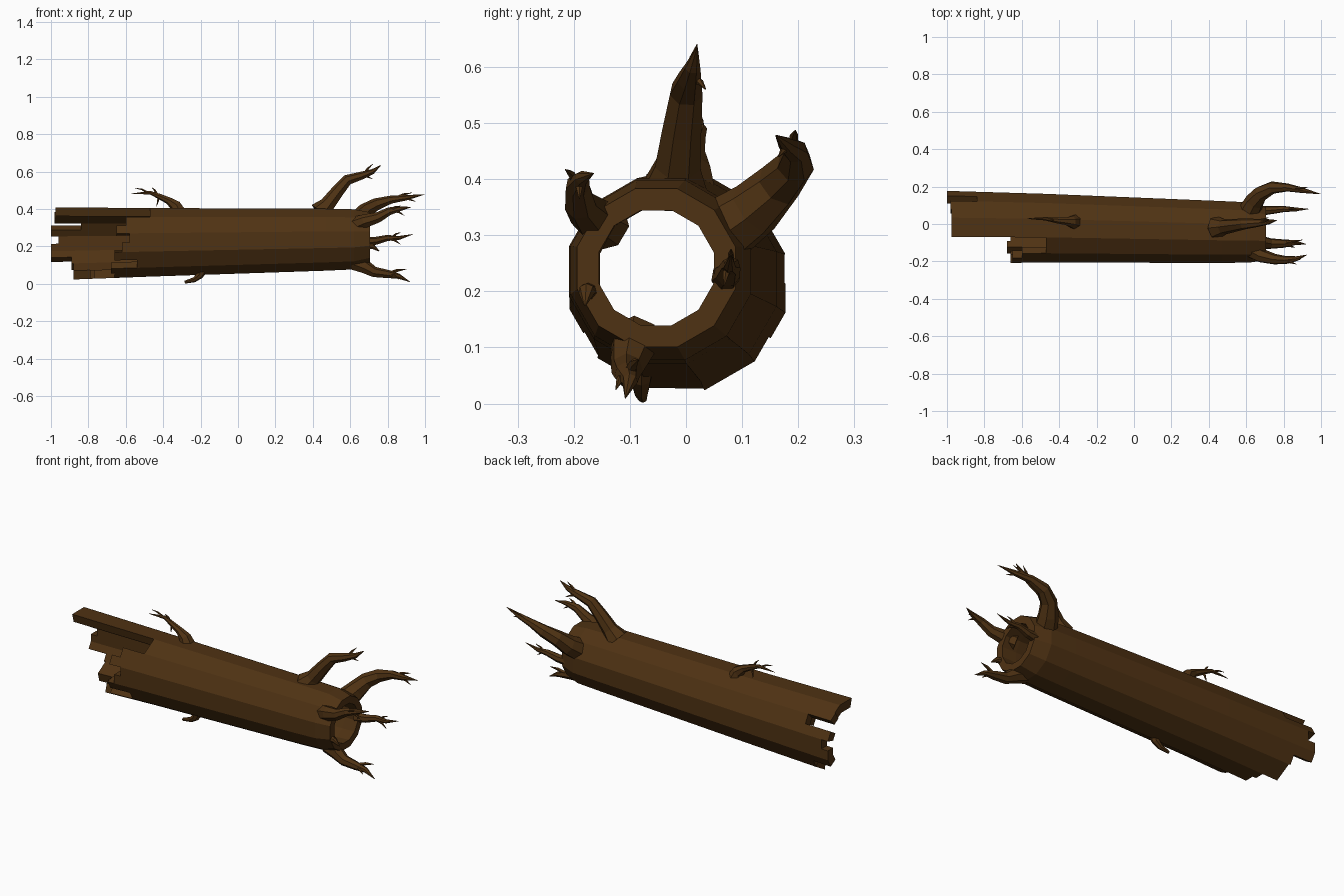
import bpy, bmesh, math
from mathutils import Vector

bark = bpy.data.materials.new("dark_brown_bark")
bark.diffuse_color = (0.078, 0.032, 0.0065, 1)


def make_object(name, bm):
    bmesh.ops.remove_doubles(bm, verts=bm.verts, dist=1e-5)
    bmesh.ops.recalc_face_normals(bm, faces=bm.faces)
    mesh = bpy.data.meshes.new(name)
    bm.to_mesh(mesh)
    bm.free()
    mesh.materials.append(bark)
    ob = bpy.data.objects.new(name, mesh)
    bpy.context.collection.objects.link(ob)
    return ob


# --- Hollow trunk: stations of x, centre y, centre z, outer radius, inner radius
STATIONS = [(-1.0, -0.018, 0.214, 0.198, 0.150),
            (-0.47, -0.022, 0.222, 0.186, 0.140),
            (0.47, -0.043, 0.236, 0.168, 0.115),
            (0.62, -0.045, 0.238, 0.163, 0.110),
            (0.705, -0.053, 0.242, 0.143, 0.104)]
SIDES = 12


def section(x):
    for a, b in zip(STATIONS, STATIONS[1:]):
        if x <= b[0]:
            t = (x - a[0]) / (b[0] - a[0])
            return [p + (q - p) * t for p, q in zip(a, b)]
    return STATIONS[-1]


def trunk_point(x, half, inner):
    """Corner of the 12-sided section; odd half steps lie mid-side."""
    _, cy, cz, ro, ri = section(x)
    r = (ri if inner else ro) * 1.02
    if half % 2:
        r *= math.cos(math.pi / SIDES)
    a = math.radians(-15 + 15 * half)
    return Vector((x, cy + r * math.cos(a), cz + r * math.sin(a)))


# Broken left end: where each half side stops, from the back round over the top
ENDS = [-1.0, -0.96, -1.0, -0.84, -0.98, -0.975, -0.975, -0.975,
        -0.47, -0.47, -0.60, -0.65, -0.58, -0.62, -0.66, -0.54,
        -0.68, -0.66, -0.77, -0.79, -0.88, -0.88, -0.89, -1.0]

bm = bmesh.new()


def quad(*pts):
    bm.faces.new([bm.verts.new(p) for p in pts])


for i, end in enumerate(ENDS):
    j = i + 1
    xs = [end] + [s[0] for s in STATIONS if s[0] > end + 0.001]
    for inner in (False, True):
        for a, b in zip(xs, xs[1:]):
            quad(trunk_point(a, i, inner), trunk_point(b, i, inner),
                 trunk_point(b, j, inner), trunk_point(a, j, inner))
    # splinter end and right rim
    for x in (xs[0], xs[-1]):
        quad(trunk_point(x, i, False), trunk_point(x, j, False),
             trunk_point(x, j, True), trunk_point(x, i, True))
    # side of the step to the next splinter
    nxt = ENDS[j % len(ENDS)]
    if abs(nxt - end) > 0.001:
        quad(trunk_point(end, j, False), trunk_point(nxt, j, False),
             trunk_point(nxt, j, True), trunk_point(end, j, True))
make_object("hollow_trunk", bm)


# --- Branches and roots: tapered tubes, each given as (x, y, z, radius) points
def limb(bm, path, sides=7):
    pts = [Vector(p[:3]) for p in path]
    rings = []
    for k, p in enumerate(pts):
        d = (pts[min(k + 1, len(pts) - 1)] - pts[max(k - 1, 0)]).normalized()
        u = d.cross(Vector((0, 1, 0.05))).normalized()
        v = d.cross(u)
        rings.append([bm.verts.new(p + path[k][3] * (
            u * math.cos(2 * math.pi * n / sides) + v * math.sin(2 * math.pi * n / sides)))
            for n in range(sides)])
    for a, b in zip(rings, rings[1:]):
        for n in range(sides):
            m = (n + 1) % sides
            bm.faces.new((a[n], a[m], b[m], b[n]))
    bm.faces.new(rings[0])
    bm.faces.new(rings[-1])


def branch(name, path, twigs=()):
    bm = bmesh.new()
    limb(bm, path)
    for start, tip, r in twigs:
        s, t = Vector(start), Vector(tip)
        mid = s.lerp(t, 0.5) + Vector((0, 0, 0.006))
        limb(bm, [(*s, r), (*mid, r * 0.75), (*t, 0.001)], 5)
    make_object(name, bm)


branch("top_branch",
       [(0.44, -0.02, 0.38, 0.062), (0.48, -0.015, 0.425, 0.042), (0.53, -0.008, 0.49, 0.036),
        (0.585, 0.0, 0.555, 0.03), (0.66, 0.006, 0.578, 0.022), (0.72, 0.012, 0.60, 0.014),
        (0.765, 0.02, 0.635, 0.001)],
       [((0.67, 0.006, 0.58), (0.72, 0.02, 0.64), 0.009),
        ((0.66, 0.015, 0.575), (0.72, 0.035, 0.56), 0.008)])
branch("upper_back_root",
       [(0.62, 0.07, 0.31, 0.06), (0.645, 0.12, 0.345, 0.052), (0.68, 0.165, 0.39, 0.042),
        (0.74, 0.195, 0.425, 0.034), (0.82, 0.195, 0.45, 0.022), (0.90, 0.18, 0.46, 0.015),
        (0.998, 0.16, 0.478, 0.001)],
       [((0.84, 0.19, 0.455), (0.93, 0.195, 0.487), 0.01),
        ((0.87, 0.185, 0.455), (0.95, 0.165, 0.44), 0.009)])
branch("upper_front_root",
       [(0.63, -0.14, 0.315, 0.045), (0.68, -0.17, 0.335, 0.038), (0.75, -0.188, 0.355, 0.029),
        (0.81, -0.193, 0.388, 0.022), (0.87, -0.185, 0.402, 0.013), (0.925, -0.165, 0.41, 0.001)],
       [((0.81, -0.195, 0.39), (0.87, -0.215, 0.417), 0.009),
        ((0.83, -0.19, 0.39), (0.89, -0.19, 0.365), 0.008)])
branch("back_root",
       [(0.68, 0.07, 0.225, 0.026), (0.74, 0.075, 0.23, 0.022), (0.80, 0.08, 0.245, 0.017),
        (0.86, 0.078, 0.245, 0.011), (0.935, 0.08, 0.265, 0.001)],
       [((0.81, 0.075, 0.24), (0.87, 0.068, 0.21), 0.008),
        ((0.82, 0.08, 0.245), (0.87, 0.08, 0.275), 0.007)])
branch("front_root",
       [(0.68, -0.172, 0.2, 0.017), (0.72, -0.177, 0.2, 0.015), (0.755, -0.18, 0.175, 0.002)])
branch("lower_root",
       [(0.62, -0.09, 0.115, 0.045), (0.68, -0.098, 0.09, 0.038), (0.73, -0.105, 0.062, 0.029),
        (0.80, -0.105, 0.052, 0.023), (0.86, -0.1, 0.04, 0.014), (0.92, -0.108, 0.01, 0.001)],
       [((0.81, -0.1, 0.055), (0.90, -0.085, 0.078), 0.011),
        ((0.81, -0.11, 0.05), (0.86, -0.125, 0.025), 0.009)])

# Thin twig on the broken half, and a stub underneath
branch("upper_twig",
       [(-0.32, 0.01, 0.385, 0.042), (-0.335, 0.012, 0.42, 0.032), (-0.37, 0.015, 0.445, 0.02),
        (-0.42, 0.02, 0.468, 0.015), (-0.47, 0.028, 0.488, 0.01), (-0.57, 0.03, 0.482, 0.001)],
       [((-0.42, 0.02, 0.468), (-0.435, 0.03, 0.415), 0.008),
        ((-0.43, 0.02, 0.475), (-0.46, 0.015, 0.515), 0.007),
        ((-0.48, 0.028, 0.488), (-0.55, 0.025, 0.512), 0.006)])
branch("lower_stub",
       [(-0.19, -0.08, 0.075, 0.026), (-0.205, -0.08, 0.045, 0.02), (-0.235, -0.08, 0.022, 0.014),
        (-0.285, -0.077, 0.009, 0.008)])
